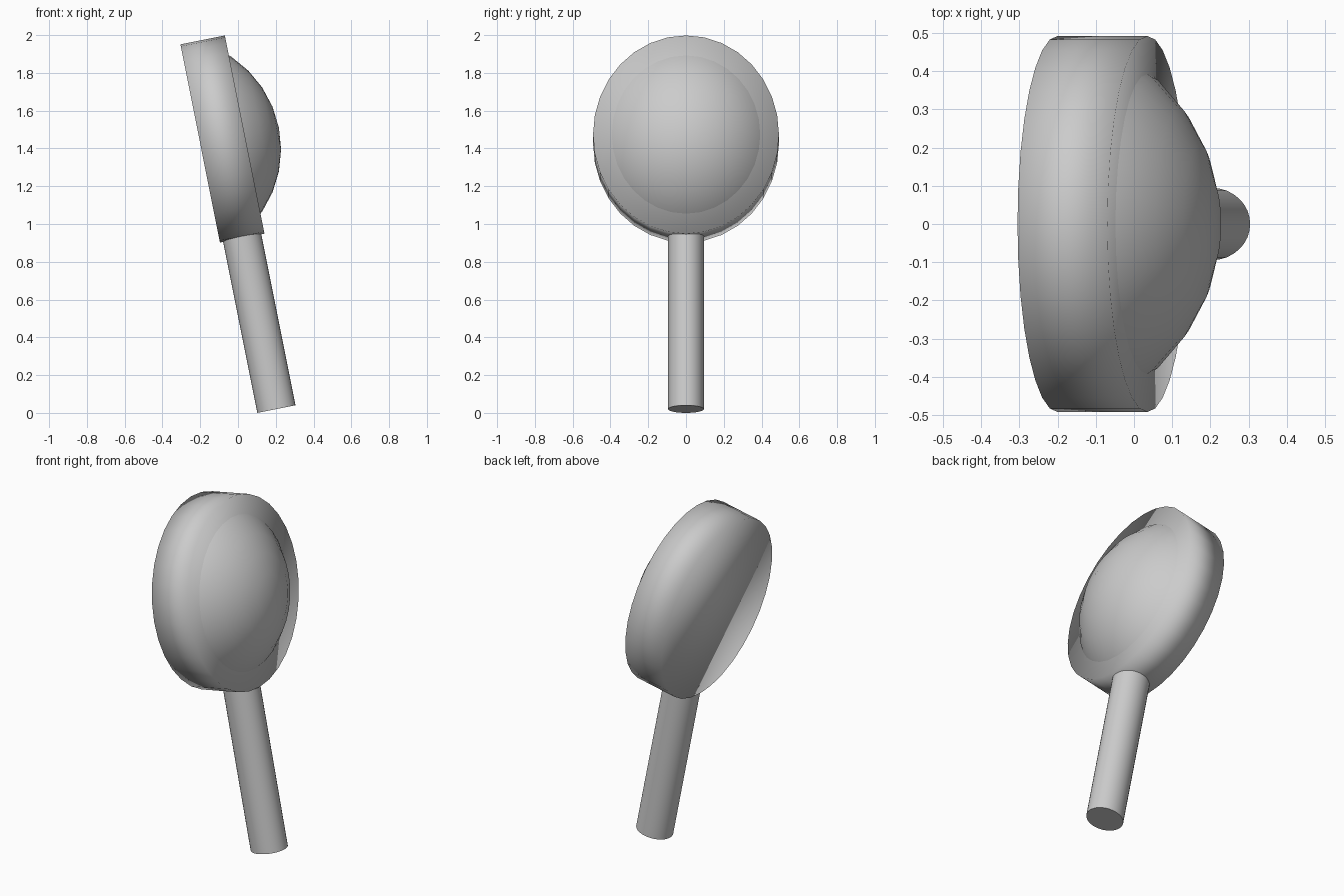
import bpy
import bmesh
from math import radians
from mathutils import Matrix, Vector

default = bpy.data.objects.get("Cube")
if default:
    bpy.data.objects.remove(default)

TILT = radians(-11.3)
CENTRE = Vector((-0.0825, 0, 1.45))
HALF_DEPTH = 0.12
# Local frame: x is the head axis, z runs up the handle, y is slightly squashed
FRAME = (Matrix.Translation(CENTRE) @ Matrix.Rotation(TILT, 4, 'Y')
         @ Matrix.Diagonal((1, 0.92, 1, 1)))
TO_X = Matrix.Rotation(radians(90), 4, 'Y')

grey = bpy.data.materials.new("plain grey")
grey.use_nodes = True
colour = (0.6, 0.6, 0.6, 1)
grey.diffuse_color = colour
grey.node_tree.nodes["Principled BSDF"].inputs["Base Color"].default_value = colour


def add_part(name, bm, flat_caps=False):
    bm.transform(FRAME)
    bmesh.ops.recalc_face_normals(bm, faces=bm.faces)
    for face in bm.faces:
        face.smooth = not (flat_caps and len(face.verts) > 4)
    if flat_caps:
        for edge in bm.edges:
            edge.smooth = all(f.smooth for f in edge.link_faces)
    mesh = bpy.data.meshes.new(name)
    bm.to_mesh(mesh)
    bm.free()
    mesh.materials.append(grey)
    part = bpy.data.objects.new(name, mesh)
    bpy.context.collection.objects.link(part)
    return part


def cylinder(radius, depth, matrix):
    bm = bmesh.new()
    bmesh.ops.create_cone(bm, cap_ends=True, segments=32, radius1=radius,
                          radius2=radius, depth=depth, matrix=matrix)
    return bm


# Round head, softly shaded across its rim and caps
add_part("head_disc", cylinder(0.535, 2 * HALF_DEPTH, TO_X))

# Shallow dome rising from the head
RADIUS, RISE = 0.59, 0.185
dome = bmesh.new()
centre_x = HALF_DEPTH + RISE - RADIUS
bmesh.ops.create_uvsphere(dome, u_segments=32, v_segments=16, radius=RADIUS,
                          matrix=Matrix.Translation((centre_x, 0, 0)) @ TO_X)
bmesh.ops.bisect_plane(dome, geom=dome.verts[:] + dome.edges[:] + dome.faces[:],
                       plane_co=(HALF_DEPTH - 0.03, 0, 0), plane_no=(1, 0, 0),
                       clear_inner=True)
add_part("dome", dome)

# Straight handle running into the underside of the head
TOP, BOTTOM = -0.45, -1.458
add_part("handle", cylinder(0.103, TOP - BOTTOM,
                            Matrix.Translation((0, 0, (TOP + BOTTOM) / 2))),
         flat_caps=True)
